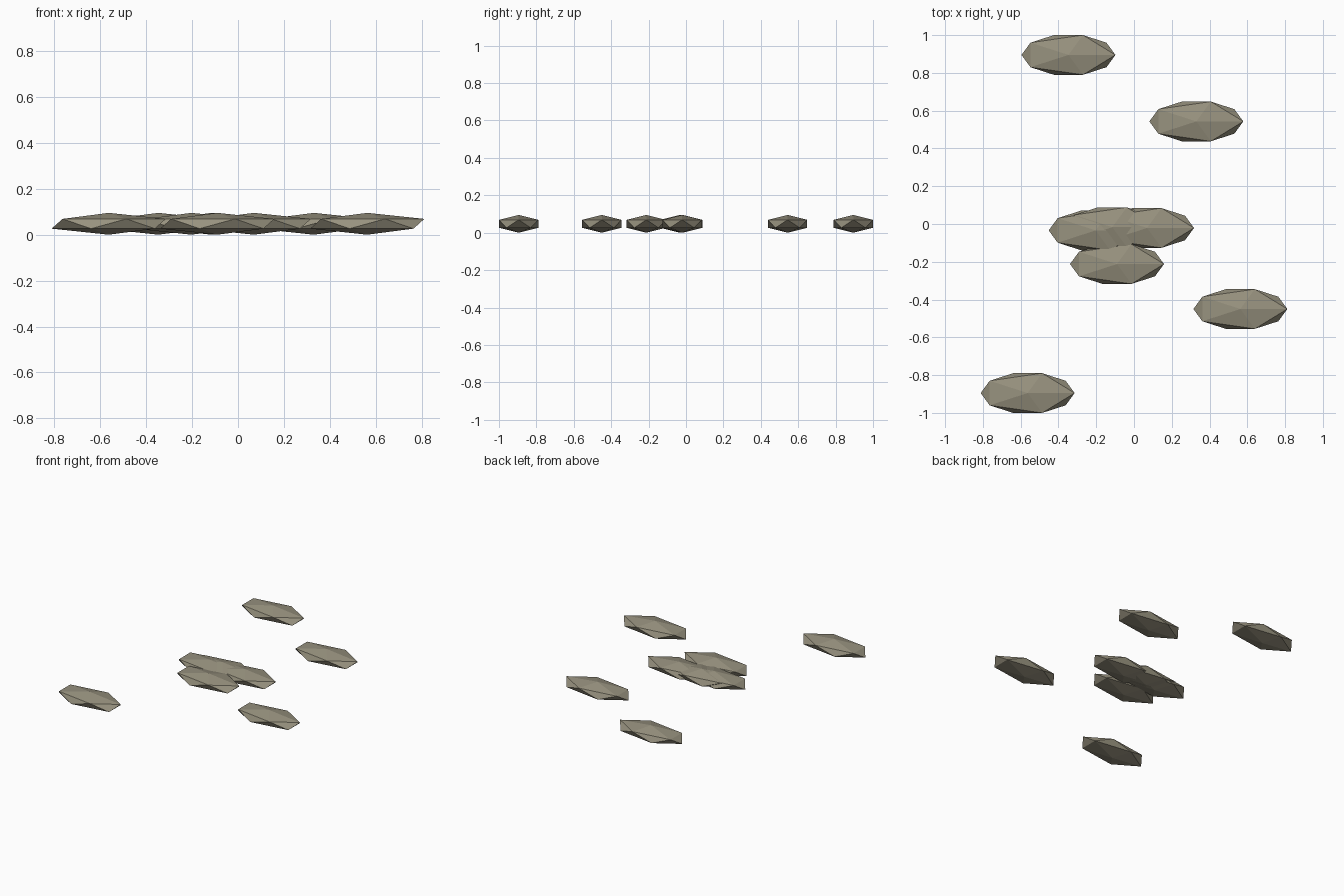
import bpy

if "Cube" in bpy.data.objects:
    bpy.data.objects.remove(bpy.data.objects["Cube"])

# One flat stone colour
stone_mat = bpy.data.materials.new("warm grey stone")
stone_mat.diffuse_color = (0.31, 0.285, 0.21, 1.0)
stone_mat.use_nodes = True
stone_mat.node_tree.nodes["Principled BSDF"].inputs["Base Color"].default_value = stone_mat.diffuse_color

# Half sizes of the stretched icosahedron (its widest points lie at 0.894 / 0.851 of the radius)
RX, RY, RZ = 0.278, 0.1235, 0.0475


def pebble(name, x, y):
    """Flat low-poly stone lying on z = 0."""
    bpy.ops.mesh.primitive_ico_sphere_add(subdivisions=1, radius=1, location=(x, y, RZ))
    ob = bpy.context.object
    ob.name = name
    ob.scale = (RX, RY, RZ)
    ob.data.materials.append(stone_mat)
    bpy.ops.object.shade_flat()


# Scattered stones
scattered = [(-0.347, 0.895), (0.33, 0.543), (0.563, -0.45), (-0.563, -0.895)]
for i, (x, y) in enumerate(scattered, 1):
    pebble(f"scattered_stone_{i}", x, y)

# Overlapping stones in the middle
cluster = [(-0.203, -0.034), (-0.115, -0.017), (0.069, -0.021), (-0.09, -0.212)]
for i, (x, y) in enumerate(cluster, 1):
    pebble(f"middle_stone_{i}", x, y)
